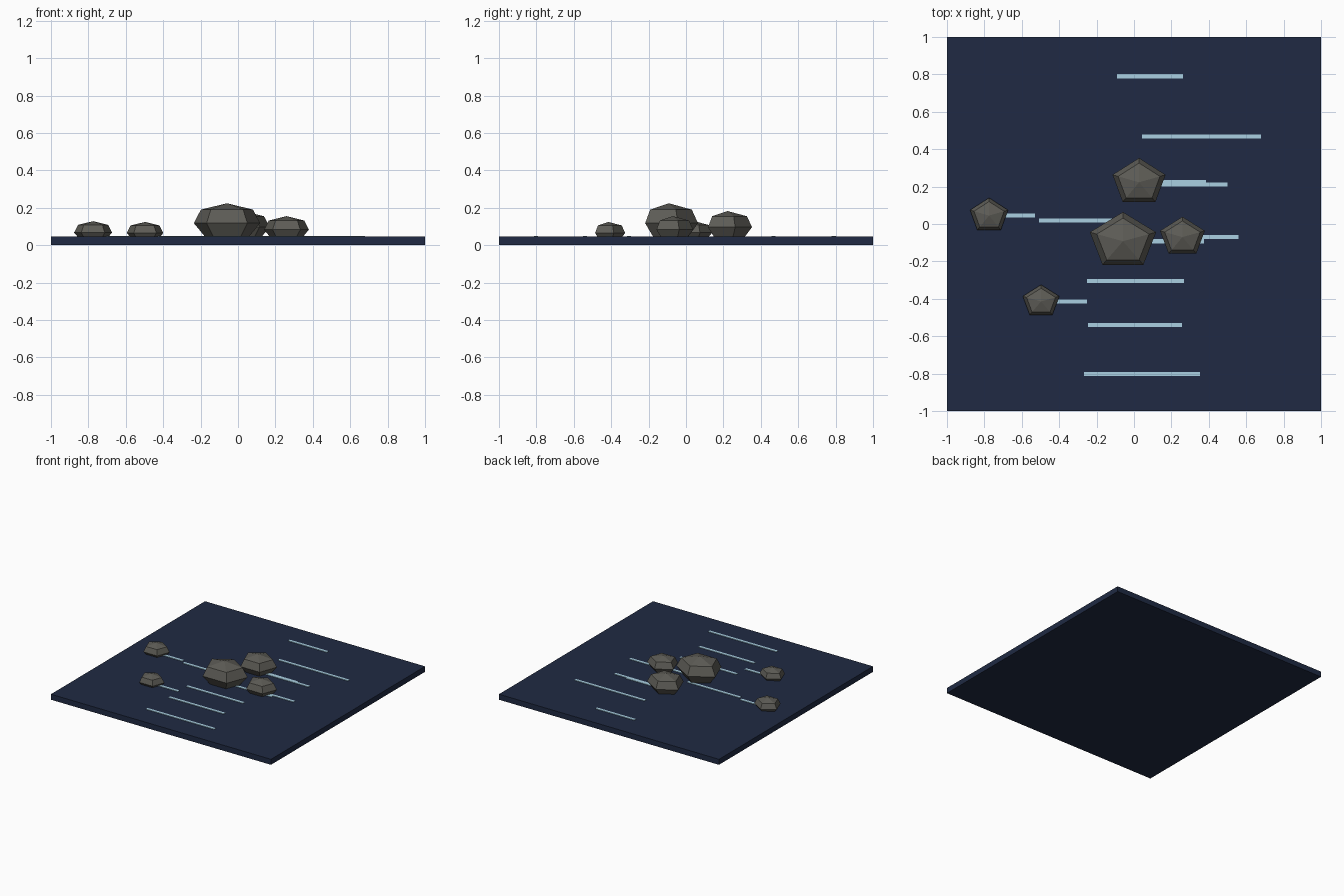
import bpy, bmesh, math

if "Cube" in bpy.data.objects:
    bpy.data.objects.remove(bpy.data.objects["Cube"])


def material(name, rgb):
    m = bpy.data.materials.new(name)
    m.diffuse_color = (*rgb, 1)
    m.use_nodes = True
    m.node_tree.nodes["Principled BSDF"].inputs["Base Color"].default_value = m.diffuse_color
    return m


WATER = material("deep_water", (0.014, 0.023, 0.056))
FOAM = material("foam", (0.40, 0.63, 0.76))
STONE = material("stone", (0.11, 0.107, 0.093))
TOP = 0.045


def finish(name, bm, mat):
    bmesh.ops.recalc_face_normals(bm, faces=bm.faces)
    me = bpy.data.meshes.new(name)
    bm.to_mesh(me)
    bm.free()
    me.materials.append(mat)
    bpy.context.collection.objects.link(bpy.data.objects.new(name, me))


def box(name, x0, x1, y0, y1, z0, z1, mat):
    bm = bmesh.new()
    bmesh.ops.create_cube(bm, size=1)
    for v in bm.verts:
        v.co.x = (x0 + x1) / 2 + v.co.x * (x1 - x0)
        v.co.y = (y0 + y1) / 2 + v.co.y * (y1 - y0)
        v.co.z = (z0 + z1) / 2 + v.co.z * (z1 - z0)
    finish(name, bm, mat)


def rock(name, cx, cy, rx, ry, top):
    # five-sided boulder: foot ring, waist ring, shoulder ring, apex
    zc = top - 0.575 * rx
    bm = bmesh.new()
    rings = []
    for k, z in ((0.5, 0.01), (1.0, zc), (0.79, zc + 0.39 * rx)):
        angles = [math.pi / 2 + i * math.tau / 5 for i in range(5)]
        rings.append([bm.verts.new((cx + k * rx * math.cos(a),
                                    cy + k * ry * math.sin(a), z)) for a in angles])
    apex = bm.verts.new((cx, cy, top))
    bm.faces.new(rings[0])
    for i in range(5):
        j = (i + 1) % 5
        for lo, hi in zip(rings, rings[1:]):
            bm.faces.new((lo[i], lo[j], hi[j], hi[i]))
        bm.faces.new((rings[2][i], rings[2][j], apex))
    finish(name, bm, STONE)


def streak(name, x0, x1, y):
    box(name, x0, x1, y - 0.011, y + 0.011, TOP - 0.005, TOP + 0.004, FOAM)


# Water slab
box("water_slab", -1, 1, -1, 1, 0, TOP, WATER)

# Boulders (centre x, y, radii, top height), each with a foam trail ending at x
boulders = [
    (-0.059, -0.092, 0.186, 0.156, 0.224, 0.375),
    (0.027, 0.223, 0.149, 0.130, 0.182, 0.385),
    (0.259, -0.070, 0.126, 0.109, 0.155, 0.56),
    (-0.775, 0.045, 0.107, 0.095, 0.128, -0.53),
    (-0.497, -0.414, 0.103, 0.089, 0.124, -0.25),
]
for n, (cx, cy, rx, ry, top, end) in enumerate(boulders, 1):
    rock(f"rock_{n}", cx, cy, rx, ry, top)
    streak(f"rock_trail_{n}", cx, end, cy)

# Free ripples on the water
ripples = [(-0.09, 0.262, 0.79), (0.043, 0.68, 0.468), (0.02, 0.50, 0.211),
           (-0.508, -0.03, 0.018), (-0.25, 0.267, -0.305),
           (-0.246, 0.257, -0.54), (-0.267, 0.353, -0.803)]
for n, r in enumerate(ripples, 1):
    streak(f"ripple_{n}", *r)
